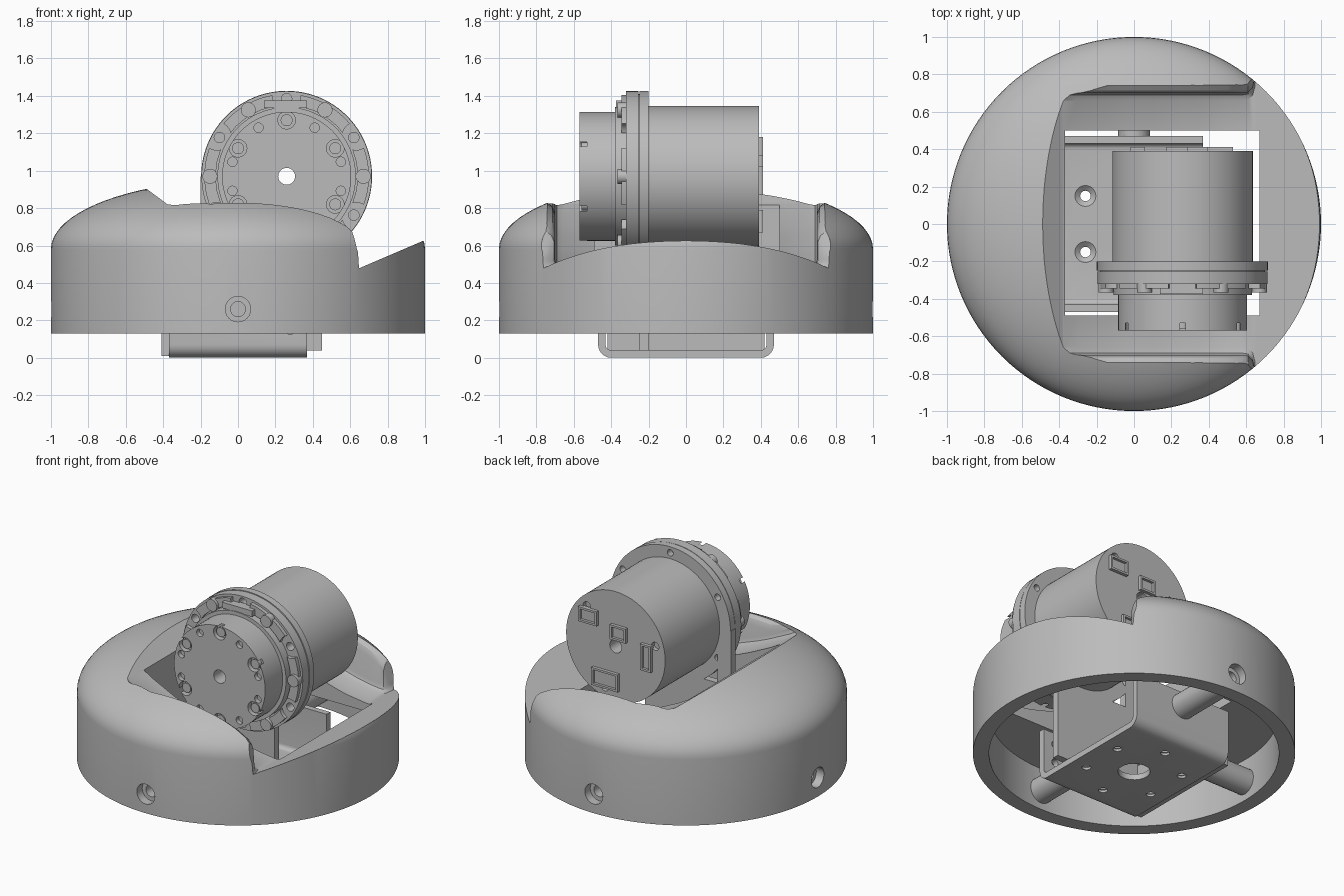
import bpy, bmesh, math
from mathutils import Vector, Matrix

if "Cube" in bpy.data.objects:
    bpy.data.objects.remove(bpy.data.objects["Cube"], do_unlink=True)

grey = bpy.data.materials.new("light grey")
grey.use_nodes = True
grey.diffuse_color = (0.5, 0.5, 0.5, 1)
grey.node_tree.nodes["Principled BSDF"].inputs["Base Color"].default_value = (0.5, 0.5, 0.5, 1)
parts = []


def finish(name, bm, part=True):
    bmesh.ops.recalc_face_normals(bm, faces=bm.faces)
    mesh = bpy.data.meshes.new(name)
    bm.to_mesh(mesh)
    bm.free()
    mesh.materials.append(grey)
    obj = bpy.data.objects.new(name, mesh)
    bpy.context.collection.objects.link(obj)
    obj.hide_render = not part
    if part:
        parts.append(obj)
    return obj


def add_rod(bm, a, b, r, r2=None, n=24):
    a, b = Vector(a), Vector(b)
    turn = (b - a).to_track_quat('Z', 'Y').to_matrix().to_4x4()
    bmesh.ops.create_cone(bm, cap_ends=True, segments=n, radius1=r, radius2=r if r2 is None else r2,
                          depth=(b - a).length, matrix=Matrix.Translation((a + b) / 2) @ turn)


def add_box(bm, lo, hi):
    lo, hi = Vector(lo), Vector(hi)
    bmesh.ops.create_cube(bm, size=1, matrix=Matrix.Translation((lo + hi) / 2) @ Matrix.Diagonal((*(hi - lo), 1)))


def rods(name, specs, part=True):
    bm = bmesh.new()
    for s in specs:
        add_rod(bm, *s)
    return finish(name, bm, part)


def boxes(name, specs, part=True):
    bm = bmesh.new()
    for lo, hi in specs:
        add_box(bm, lo, hi)
    return finish(name, bm, part)


def loft(name, rings, closed=False, part=True):
    """Skin equal-length closed loops; cap both ends unless the loft is closed."""
    bm = bmesh.new()
    loops = [[bm.verts.new(p) for p in ring] for ring in rings]
    n = len(loops[0])
    pairs = list(zip(loops, loops[1:])) + ([(loops[-1], loops[0])] if closed else [])
    for p, q in pairs:
        for i in range(n):
            j = (i + 1) % n
            bm.faces.new((p[i], p[j], q[j], q[i]))
    if not closed:
        bm.faces.new(loops[0])
        bm.faces.new(loops[-1])
    return finish(name, bm, part)


def cut(obj, *cutters):
    for c in cutters:
        mod = obj.modifiers.new("cut", 'BOOLEAN')
        mod.operation, mod.solver, mod.object = 'DIFFERENCE', 'EXACT', c
    bpy.context.view_layer.update()
    dg = bpy.context.evaluated_depsgraph_get()
    mesh = bpy.data.meshes.new_from_object(obj.evaluated_get(dg))
    obj.modifiers.clear()
    obj.data = mesh
    for c in cutters:
        bpy.data.objects.remove(c, do_unlink=True)


def dome(x, y):
    return 0.58 + 0.37 * math.sqrt(max(0, 1 - x * x - y * y))


def slope(x):
    pts = [(-0.7, 1.06), (-0.35, 0.8), (-0.1, 0.68), (0.2, 0.57), (0.45, 0.5), (0.64, 0.475), (1.2, 0.715)]
    for (x0, z0), (x1, z1) in zip(pts, pts[1:]):
        if x <= x1:
            return z0 + (z1 - z0) * (x - x0) / (x1 - x0)
    return pts[-1][1]


# Domed shell: one ring per height, closed at the crown
rings, steps = [], 20
radii = [1.0] + [math.cos(math.pi / 2 * i / steps) for i in range(steps)]
for k, r in enumerate(radii):
    z = 0.13 if k == 0 else dome(r, 0)
    rings.append([(r * math.cos(2 * math.pi * i / 128), r * math.sin(2 * math.pi * i / 128), z) for i in range(128)])
shell = loft("shell", rings)

# Scooped slot with rounded rims, opening out at the low lip
stations = [(-0.7 + 0.08 * i, 0.7) for i in range(17)]
stations += [(0.61, 0.705), (0.635, 0.73), (0.648, 0.78), (0.655, 1.2), (1.2, 1.2)]
sections = []
for x, w in stations:
    f = slope(x)
    t = max(dome(x, w + 0.05), f + 0.1)
    half = [(w - 0.04, f), (w - 0.01, f + 0.015), (w, f + 0.04), (w, t - 0.05),
            (w + 0.015, t - 0.015), (w + 0.05, t + 0.01), (w + 0.06, 1.6)]
    sections.append([(x, y, z) for y, z in half] + [(x, -y, z) for y, z in reversed(half)])
slot = loft("slot_cutter", sections, part=False)
well = boxes("well_cutter", [((-0.37, -0.49, -0.2), (0.67, 0.5, 2))], False)
cavity = rods("cavity_cutter", [((0, 0, 0), (0, 0, 0.42), 0.9, None, 128)], False)
directions = [(0, -1), (0, 1), (-1, 0)]


def radial(r, d):
    return (d[0] * r, d[1] * r, 0.26)


bores = rods("bore_cutter", [(radial(1.1, d), radial(0.8, d), 0.068) for d in directions], False)
cut(shell, slot, well, cavity, bores)

# Screw posts joining the shell to the bracket
for d, name in zip(directions, ("front_post", "back_post", "side_post")):
    start = 0.41 if d[0] else 0.47
    post = rods(name, [(radial(start, d), radial(0.94, d), 0.085, None, 32)])
    cut(post, rods("post_cutter", [(radial(0.3, d), radial(1, d), 0.04)], False))

# Bent U bracket, side flange and screw holes
def u_half(y, z0, radius):
    arc = [(y - radius + radius * math.sin(a), z0 + radius - radius * math.cos(a))
           for a in (i * math.pi / 12 for i in range(7))]
    return arc + [(y, 0.36)]


outer, inner = u_half(0.47, 0, 0.07), u_half(0.43, 0.04, 0.03)
u_loop = [(-y, z) for y, z in reversed(outer)] + outer + inner[::-1] + [(-y, z) for y, z in inner]
bracket = loft("bracket", [[(x, y, z) for y, z in u_loop] for x in (-0.37, 0.37)])
hexagon = [(0.3 * math.cos(math.radians(a)), 0.3 * math.sin(math.radians(a))) for a in range(30, 390, 60)]
holes = [((x, y, -0.1), (x, y, 0.1), 0.028) for x, y in hexagon] + [((0, 0, -0.1), (0, 0, 0.1), 0.1)]
holes += [((0.28, -0.6, z), (0.28, -0.4, z), 0.025) for z in (0.15, 0.28)]
sinks = [((x, y, 0.01), (x, y, 0.05), 0.02, 0.068) for x, y in hexagon]
cut(bracket, rods("hole_cutter", holes, False), rods("sink_cutter", sinks, False))
boxes("bracket_side_flange", [((-0.41, -0.42, 0.01), (-0.37, 0.42, 0.36))])

# Motor, axis along y
CX, CZ = 0.26, 0.97


def at(angle, r, y):
    a = math.radians(angle)
    return (CX + r * math.cos(a), y, CZ + r * math.sin(a))


def disc(name, y0, y1, r, *cutters, hole=0.045):
    obj = rods(name, [(at(0, 0, y0), at(0, 0, y1), r, None, 96)])
    cut(obj, rods("axle_cutter", [(at(0, 0, -1), at(0, 0, 1), hole, None, 32)], False), *cutters)
    return obj


def drill(angles, r, y0, y1, size):
    return rods("drill_cutter", [(at(a, r, y0), at(a, r, y1), size) for a in angles], False)


odd, even = range(30, 390, 60), range(0, 360, 60)
disc("motor_body", -0.2, 0.39, 0.375, drill((45, 165, 285), 0.31, 0.36, 0.5, 0.028))
disc("mount_flange", -0.248, -0.2, 0.457, drill(odd, 0.415, -0.5, 0, 0.022))
disc("adapter_ring", -0.32, -0.254, 0.455, drill(odd, 0.415, -0.5, 0, 0.028))
disc("gap_ring", -0.256, -0.246, 0.44, hole=0.06)
disc("neck", -0.38, -0.318, 0.37, hole=0.06)
small = [a for a in range(0, 360, 15) if a % 60 == 0 and a % 180 or a % 180 in (15, 165)]
disc("gearbox", -0.57, -0.375, 0.345, drill(odd, 0.3, -0.6, -0.53, 0.047),
     drill(small, 0.3, -0.6, -0.54, 0.025))
rods("gearbox_screws", [(at(a, 0.3, -0.558), at(a, 0.3, -0.52), 0.032) for a in odd])

# Raised outer pads and their screws
pads = disc("outer_pads", -0.345, -0.315, 0.44, drill(odd, 0.43, -0.5, 0, 0.075), hole=0.38)
rods("pad_screws", [(at(a, 0.41, -0.365), at(a, 0.41, -0.31), 0.04) for a in even])
boxes("top_tab", [((0.14, -0.375, 1.335), (0.37, -0.31, 1.375))])

# Plate carrying the motor down to the bracket
boxes("mount_plate", [((-0.2, -0.248, 0.04), (-0.1, -0.2, CZ)), ((-0.1, -0.248, 0.04), (0.45, -0.2, 0.59))])

# Sockets on the motor back, each a shallow open tray
for i, (dx, dz, w, h) in enumerate([(0.2, 0.16, 0.07, 0.05), (-0.03, 0.1, 0.06, 0.05),
                                    (-0.24, -0.01, 0.04, 0.09), (0.07, -0.24, 0.1, 0.06)]):
    x, z = CX + dx, CZ + dz
    tray = boxes(f"socket_{i + 1}", [((x - w, 0.38, z - h), (x + w, 0.412, z + h))])
    cut(tray, boxes("tray_cutter", [((x - w + 0.014, 0.394, z - h + 0.014),
                                     (x + w - 0.014, 0.5, z + h - 0.014))], False))

# Smooth shading with crisp edges
bpy.ops.object.select_all(action='DESELECT')
for obj in parts:
    obj.select_set(True)
bpy.context.view_layer.objects.active = parts[0]
bpy.ops.object.shade_smooth_by_angle(angle=math.radians(30))
